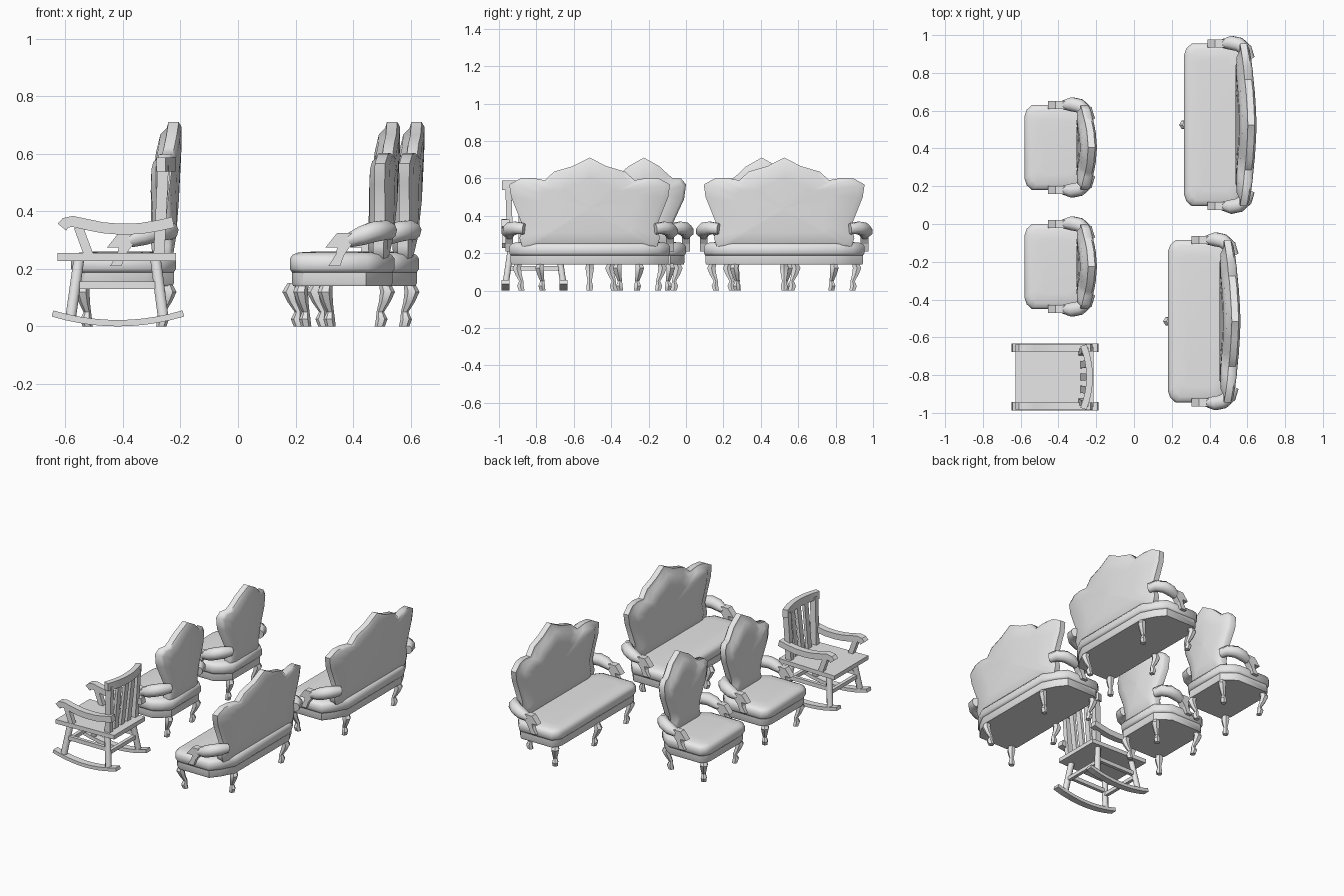
import bpy, bmesh
from math import sin, cos, pi, sqrt
from mathutils import Vector

if "Cube" in bpy.data.objects:
    bpy.data.objects.remove(bpy.data.objects["Cube"], do_unlink=True)

grey = bpy.data.materials.new("plain_grey")
grey.use_nodes = True
grey.diffuse_color = (0.8, 0.8, 0.8, 1)
grey.node_tree.nodes["Principled BSDF"].inputs["Base Color"].default_value = (0.8, 0.8, 0.8, 1)


def loft(name, rings, smooth=40):
    """Skin a stack of equal rings and cap both ends."""
    bm = bmesh.new()
    loops = [[bm.verts.new(p) for p in ring] for ring in rings]
    n = len(loops[0])
    for a, b in zip(loops, loops[1:]):
        for i in range(n):
            j = (i + 1) % n
            bm.faces.new((a[i], a[j], b[j], b[i]))
    bm.faces.new(loops[0])
    bm.faces.new(loops[-1])
    bmesh.ops.recalc_face_normals(bm, faces=bm.faces)
    mesh = bpy.data.meshes.new(name)
    bm.to_mesh(mesh)
    bm.free()
    mesh.materials.append(grey)
    obj = bpy.data.objects.new(name, mesh)
    bpy.context.collection.objects.link(obj)
    if smooth:
        bpy.ops.object.select_all(action='DESELECT')
        obj.select_set(True)
        bpy.context.view_layer.objects.active = obj
        bpy.ops.object.shade_smooth_by_angle(angle=smooth * pi / 180)
    return obj


def sweep(name, pts, sizes, sides=4, smooth=0):
    """Sweep a section with half sizes (side, up) along a path."""
    pts = [Vector(p) for p in pts]
    if len(sizes) != len(pts):
        sizes = [sizes[0]] * len(pts)
    whole = (pts[-1] - pts[0]).normalized()
    ref = Vector((1, 0, 0)) if abs(whole.y) > 0.8 else Vector((0, 1, 0))
    grow = sqrt(2) if sides == 4 else 1
    rings = []
    for i, p in enumerate(pts):
        t = (pts[min(i + 1, len(pts) - 1)] - pts[max(i - 1, 0)]).normalized()
        side = (ref - t * ref.dot(t)).normalized()
        up = side.cross(t)
        a, b = sizes[i]
        angles = [2 * pi * (k + 0.5) / sides for k in range(sides)]
        rings.append([p + grow * (side * a * cos(q) + up * b * sin(q)) for q in angles])
    return loft(name, rings, smooth)


def mirrored(half):
    return half + [(-v, z) for v, z in reversed(half) if v > 0]


SOFA_BACK = [(0, .711), (.09, .665), (.19, .636), (.24, .59), (.31, .603), (.37, .6), (.43, .567),
             (.42, .5), (.36, .35), (.375, .28), (.36, .235), (.33, .222)]
CHAIR_BACK = [(0, .711), (.085, .663), (.13, .62), (.155, .6), (.2, .598), (.225, .567),
              (.215, .49), (.155, .36), (.14, .28), (.15, .24), (.12, .222)]
LEG = [(0, .15, .02), (.012, .12, .026), (0, .085, .02), (-.018, .05, .013),
       (-.012, .025, .02), (-.02, 0, .018)]
SCROLL = [(.125, .275), (.165, .325), (.215, .325), (.215, .285), (.19, .25),
          (.175, .21), (.135, .21), (.16, .25), (.165, .275)]


def parlour_seat(name, x0, y0, w, back, middle_leg):
    """Upholstered seat facing -x, front edge at x0, half width w."""

    # Seat rail and domed cushion
    half = [(0, w - .06), (.012, w - .025), (.04, w), (.27, w), (.32, .86 * w), (.365, .66 * w)]
    outline = half + [(u, -v) for u, v in reversed(half)]

    def seat_ring(z, inset):
        k = 1 - inset / .18
        return [(x0 + .18 + (u - .18) * k, y0 + v * (1 - inset / w), z) for u, v in outline]

    loft(name + "_rail", [seat_ring(.14, .012), seat_ring(.15, .008), seat_ring(.192, .008)])
    loft(name + "_cushion", [seat_ring(z, i) for z, i in
         ((.188, .008), (.2, 0), (.235, 0), (.249, .01), (.257, .03), (.26, .08))], 60)

    # Curved lobed back with padded front
    shape = mirrored(back)

    def back_ring(scale, depth):
        ring = []
        for v, z in shape:
            v, z = v * scale, .44 + (z - .44) * scale
            u = .388 - .035 * (v / w) ** 2 - .05 * (.711 - z) - depth
            ring.append((x0 + u, y0 + v, z))
        return ring

    loft(name + "_back", [back_ring(s, d) for s, d in
         ((.02, .0), (.6, .0), (.93, .003), (1, .014), (1, .05), (.92, .055),
          (.84, .076), (.6, .088), (.02, .085))], 50)

    # Cabriole legs
    legs = [(.045, s * (w - .05), -.6, .8 * s) for s in (1, -1)]
    legs += [(.33, s * w * .61, .85, .5 * s) for s in (1, -1)]
    if middle_leg:
        legs.append((.012, 0, -1, 0))
    for n, (u, v, du, dv) in enumerate(legs):
        rings = []
        for out, z, r in LEG:
            cx, cy = x0 + u + du * out, y0 + v + dv * out
            rings.append([(cx + r * cos(k * pi / 3), cy + r * sin(k * pi / 3), z) for k in range(6)])
        loft(f"{name}_leg_{n + 1}", rings)

    # Arms: scrolled post and padded elbow
    for s, label in ((1, "left"), (-1, "right")):
        y = y0 + s * w
        loft(f"{name}_{label}_arm_post",
             [[(x0 + u, y + e, z) for u, z in SCROLL] for e in (-.021, .021)], 0)
        path = [(.205, 0, .298), (.25, .004, .315), (.29, -.004, .328), (.33, -.035, .335), (.35, -.08, .33)]
        sweep(f"{name}_{label}_arm_pad", [(x0 + u, y + s * d, z) for u, d, z in path],
              [(.025, .026), (.04, .036), (.04, .038), (.036, .036), (.025, .03)], 8, 50)


parlour_seat("left_sofa", .265, .525, .43, SOFA_BACK, True)
parlour_seat("right_sofa", .18, -.515, .43, SOFA_BACK, True)
parlour_seat("first_armchair", -.58, .405, .225, CHAIR_BACK, False)
parlour_seat("second_armchair", -.58, -.225, .225, CHAIR_BACK, False)

# Rocking chair: seat board
YC = -.81
loft("rocker_seat", [[(-.627, YC - .175, z), (-.215, YC - .16, z), (-.215, YC + .16, z),
                      (-.627, YC + .175, z)] for z in (.228, .255)], 0)

for s, label in ((1, "left"), (-1, "right")):
    y = YC + s * .155
    # Curved runner
    arc = [-.645 + .455 * k / 10 for k in range(11)]
    sweep(f"{label}_runner", [(x, y, .011 + .034 * ((x + .418) / .228) ** 2) for x in arc],
          [(.022, .011)])
    # Splayed legs and side stretcher
    sweep(f"{label}_front_leg", [(-.582, y, .03), (-.553, YC + s * .125, .235)], [(.018, .02)], 8, 50)
    sweep(f"{label}_rear_leg", [(-.26, y, .03), (-.287, YC + s * .125, .235)], [(.018, .02)], 8, 50)
    sweep(f"{label}_stretcher", [(-.57, YC + s * .138, .143), (-.27, YC + s * .138, .143)], [(.011, .013)])
    # Armrest with drooping front and its post
    arm = [(-.612, .345), (-.6, .36), (-.575, .365), (-.53, .355), (-.47, .343),
           (-.41, .338), (-.34, .34), (-.28, .35), (-.225, .362)]
    sweep(f"{label}_armrest", [(x, y, z) for x, z in arm], [(.021, .019)], 4, 30)
    sweep(f"{label}_arm_post", [(-.52, y, .25), (-.555, y, .345)], [(.015, .016)])

# Cross stretchers
for x, label in ((-.567, "front"), (-.273, "rear")):
    sweep(f"{label}_cross_stretcher", [(x, YC - .138, .12), (x, YC + .138, .12)], [(.011, .012)])

# Leaning back: bowed top rail and slats
bow = [-.168 + .336 * k / 8 for k in range(9)]
sweep("rocker_top_rail", [(-.235 - .033 * (v / .168) ** 2, YC + v, .563) for v in bow],
      [(.017, .025)], 4, 30)
for k in range(5):
    v = -.14 + .07 * k
    edge = k in (0, 4)
    sweep(f"rocker_back_{'post' if edge else 'slat'}_{k + 1}",
          [(-.275, YC + v * .93, .24), (-.237 - .033 * (v / .168) ** 2, YC + v, .56)],
          [(.016, .019) if edge else (.019, .009)])
